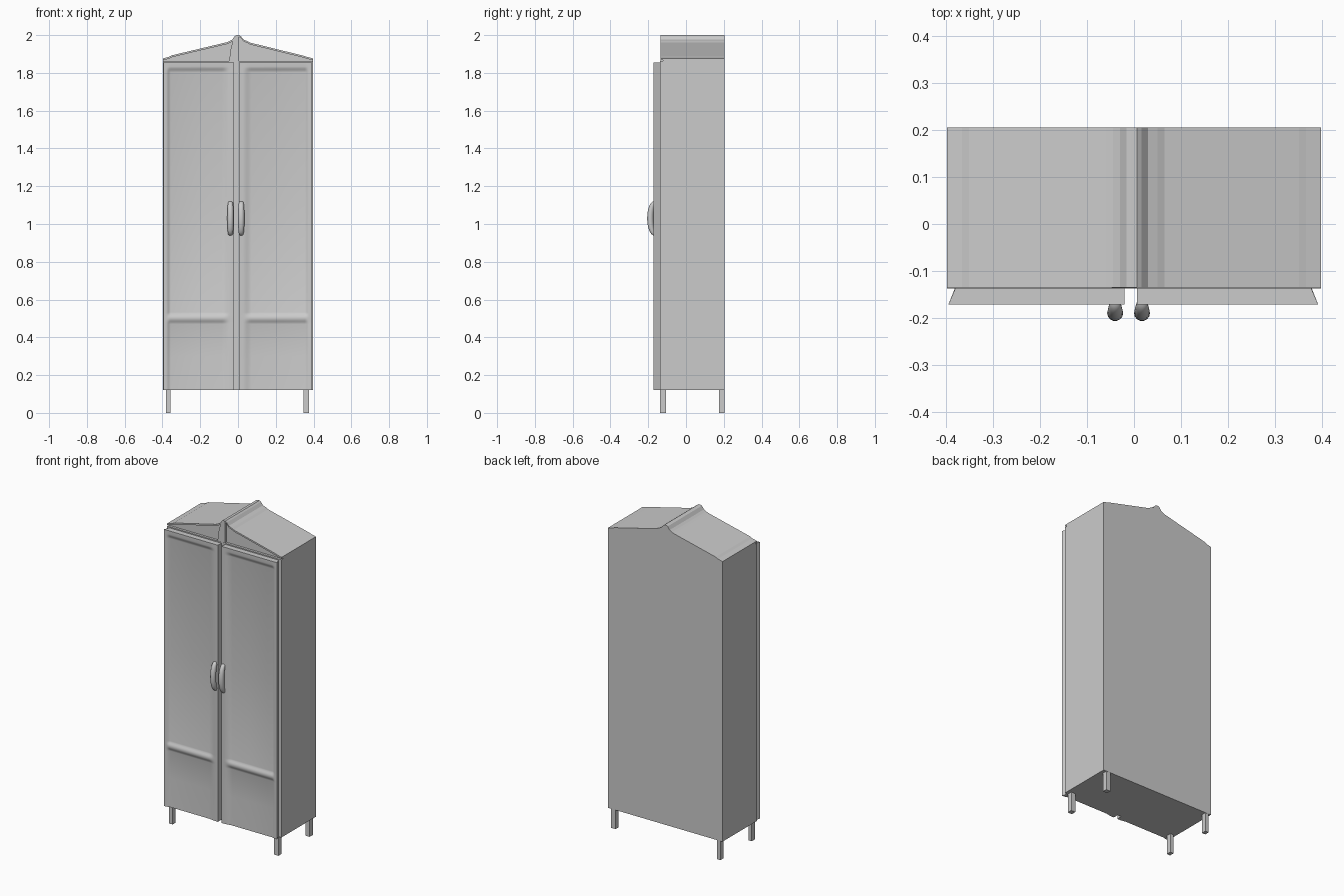
import bpy, bmesh, math

if "Cube" in bpy.data.objects:
    bpy.data.objects.remove(bpy.data.objects["Cube"])


def finish(bm, name, smooth=None):
    bmesh.ops.recalc_face_normals(bm, faces=bm.faces[:])
    me = bpy.data.meshes.new(name)
    bm.to_mesh(me)
    bm.free()
    ob = bpy.data.objects.new(name, me)
    bpy.context.collection.objects.link(ob)
    if smooth:
        bpy.ops.object.select_all(action='DESELECT')
        ob.select_set(True)
        bpy.context.view_layer.objects.active = ob
        bpy.ops.object.shade_smooth_by_angle(angle=math.radians(smooth))
    return ob


def prism(name, profile, y0, y1, smooth=None):
    """Extrude an x-z outline from y0 to y1."""
    bm = bmesh.new()
    face = bm.faces.new([bm.verts.new((x, y0, z)) for x, z in profile])
    ext = bmesh.ops.extrude_face_region(bm, geom=[face])
    for v in ext['geom']:
        if isinstance(v, bmesh.types.BMVert):
            v.co.y = y1
    return finish(bm, name, smooth)


def box(name, x0, x1, y0, y1, z0, z1):
    return prism(name, [(x0, z0), (x1, z0), (x1, z1), (x0, z1)], y0, y1)


def ramp(t, a, b):
    t = min(1, max(0, (t - a) / (b - a)))
    return t * t * (3 - 2 * t)


# Gabled carcass with a small rounded ridge
W, BOT = 0.397, 0.12
roof = [(-W, 1.877), (-0.365, 1.885), (-0.35, 1.893), (-0.06, 1.962), (-0.045, 1.968),
        (-0.03, 1.977), (-0.016, 1.996), (-0.006, 2.0), (0.006, 2.0), (0.016, 1.993),
        (0.03, 1.976), (0.05, 1.968), (0.065, 1.96), (0.35, 1.89), (0.365, 1.885), (W, 1.877)]
prism("cabinet_body", [(-W, BOT), (W, BOT)] + roof[::-1], -0.122, 0.205)

# Front board behind the doors, and the raised rim framing the recessed gable
box("front_board", -W, W, -0.137, -0.121, BOT, 1.862)
prism("gable_rim", roof + [(x, z - 0.01) for x, z in roof[::-1]], -0.135, -0.121)

# Tapered centre block below the ridge
prism("gable_keystone", [(-0.047, 1.86), (0.004, 1.86), (0.006, 1.995), (-0.008, 1.995),
                         (-0.026, 1.975), (-0.038, 1.93)], -0.136, -0.121)


# Doors with softly sunken upper and lower panels
def door(name, outer, inner):
    s = 1 if inner > outer else -1
    width = abs(inner - outer)
    us = [0, 0.014, 0.02, 0.026, 0.032, 0.038, width / 2]
    us += [width - 0.065 + 0.009 * i for i in range(6)] + [width]
    zs = [BOT, 0.3, 0.47]
    zs += [0.477 + 0.007 * i for i in range(9)]
    zs += [1.1, 1.803] + [1.809 + 0.006 * i for i in range(5)] + [1.855]

    def depth(u, z):
        across = ramp(u, 0.014, 0.038) * (1 - ramp(u, width - 0.065, width - 0.02))
        lower = 1 - ramp(z, 0.47, 0.498)
        upper = ramp(z, 0.505, 0.533) * (1 - ramp(z, 1.803, 1.833))
        return 0.011 * across * max(lower if z > BOT else 0.6, upper)

    bm = bmesh.new()
    grid = [[bm.verts.new((outer + s * u, -0.171 + depth(u, z), z)) for u in us] for z in zs]
    for a, b in zip(grid, grid[1:]):
        for i in range(len(us) - 1):
            bm.faces.new((a[i], a[i + 1], b[i + 1], b[i]))
    edge = [e for e in bm.edges if e.is_boundary]
    ext = bmesh.ops.extrude_edge_only(bm, edges=edge)['geom']
    for v in ext:
        if isinstance(v, bmesh.types.BMVert):
            v.co.y = -0.136
            if abs(v.co.x - outer) < 1e-4:
                v.co.x += s * 0.015
    bmesh.ops.holes_fill(bm, edges=[e for e in bm.edges if e.is_boundary], sides=0)
    finish(bm, name, 35)


door("left_door", -0.394, -0.02)
door("right_door", 0.391, 0.006)


# Bowed handles, swept as tapering rings along an arc
def handle(name, cx):
    bm = bmesh.new()
    rings, n, m = [], 16, 14
    for i in range(n + 1):
        t = math.pi * (0.02 + 0.96 * i / n)
        r = 0.017 * math.sin(t) ** 0.4
        cy = -0.158 - 0.031 * math.sin(t)
        cz = 1.03 - 0.092 * math.cos(t)
        rings.append([bm.verts.new((cx + r * math.cos(2 * math.pi * k / m),
                                    cy + r * math.sin(2 * math.pi * k / m), cz))
                      for k in range(m)])
    for a, b in zip(rings, rings[1:]):
        for k in range(m):
            bm.faces.new((a[k], a[(k + 1) % m], b[(k + 1) % m], b[k]))
    bm.faces.new(rings[0])
    bm.faces.new(rings[-1])
    finish(bm, name, 60)


handle("left_handle", -0.04)
handle("right_handle", 0.017)

# Four short square legs
for side, x0, x1 in (("left", -0.382, -0.358), ("right", 0.346, 0.376)):
    box("front_leg_" + side, x0, x1, -0.137, -0.106, 0, BOT + 0.002)
    box("back_leg_" + side, x0, x1, 0.174, 0.204, 0, BOT + 0.002)
